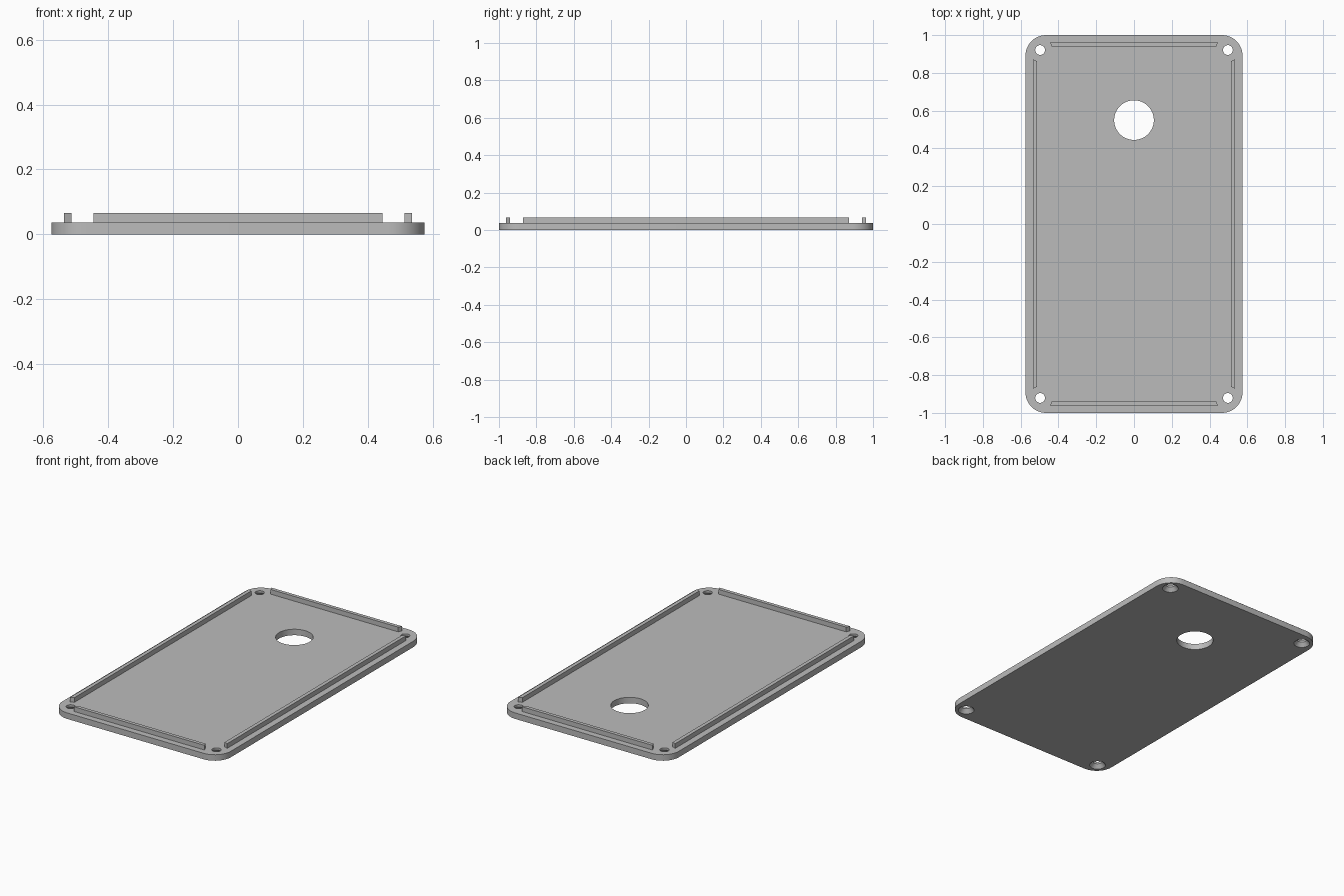
import bpy
import bmesh
import math
from mathutils import Matrix

cube = bpy.data.objects.get("Cube")
if cube:
    bpy.data.objects.remove(cube, do_unlink=True)

HALF_X, HALF_Y = 0.575, 1.0
PLATE_TOP, RIDGE_TOP = 0.037, 0.066

grey = bpy.data.materials.new("grey plastic")
grey.use_nodes = True
colour = (0.5, 0.5, 0.5, 1)
grey.diffuse_color = colour
grey.node_tree.nodes["Principled BSDF"].inputs["Base Color"].default_value = colour


def make_object(name, bm):
    bmesh.ops.recalc_face_normals(bm, faces=bm.faces)
    mesh = bpy.data.meshes.new(name)
    bm.to_mesh(mesh)
    bm.free()
    mesh.materials.append(grey)
    obj = bpy.data.objects.new(name, mesh)
    bpy.context.collection.objects.link(obj)
    return obj


def prism(outline, low, high):
    """Extrude a flat outline upwards."""
    bm = bmesh.new()
    base = bm.faces.new([bm.verts.new((x, y, low)) for x, y in outline])
    new = bmesh.ops.extrude_face_region(bm, geom=[base])["geom"]
    moved = [v for v in new if isinstance(v, bmesh.types.BMVert)]
    bmesh.ops.translate(bm, verts=moved, vec=(0, 0, high - low))
    return bm


def lathe(profile, x, y, sides):
    """Closed solid of revolution from (radius, height) pairs."""
    bm = bmesh.new()
    rings = [[bm.verts.new((x + r * math.cos(math.tau * i / sides),
                            y + r * math.sin(math.tau * i / sides), z))
              for i in range(sides)] for r, z in profile]
    for a, b in zip(rings, rings[1:]):
        for i in range(sides):
            j = (i + 1) % sides
            bm.faces.new((a[i], a[j], b[j], b[i]))
    bm.faces.new(rings[0][::-1])
    bm.faces.new(rings[-1])
    return bm


# Base plate with rounded corners
bm = prism([(-HALF_X, -HALF_Y), (HALF_X, -HALF_Y),
            (HALF_X, HALF_Y), (-HALF_X, HALF_Y)], 0, PLATE_TOP)
upright = [e for e in bm.edges if abs(e.verts[0].co.z - e.verts[1].co.z) > 0.01]
bmesh.ops.bevel(bm, geom=upright, offset=0.11, segments=12, profile=0.5, affect='EDGES')
plate = make_object("base_plate", bm)

# Round opening and countersunk screw holes
cutters = [make_object("opening_cutter",
                       lathe([(0.105, -0.1), (0.105, 0.1)], 0, 0.55, 64))]
screw_profile = [(0.046, -0.05), (0.046, 0), (0.026, 0.024), (0.026, 0.1)]
for sx in (-1, 1):
    for sy in (-1, 1):
        cutters.append(make_object("screw_hole_cutter",
                                   lathe(screw_profile, sx * 0.497, sy * 0.921, 32)))
for cutter in cutters:
    cutter.hide_render = True
    cut = plate.modifiers.new("hole", 'BOOLEAN')
    cut.operation = 'DIFFERENCE'
    cut.solver = 'EXACT'
    cut.object = cutter

# Bake the cuts, then drop the cutters
evaluated = plate.evaluated_get(bpy.context.evaluated_depsgraph_get())
baked = bpy.data.meshes.new_from_object(evaluated)
plate.modifiers.clear()
plate.data = baked
for cutter in cutters:
    bpy.data.objects.remove(cutter, do_unlink=True)

bpy.ops.object.select_all(action='DESELECT')
plate.select_set(True)
bpy.context.view_layer.objects.active = plate
bpy.ops.object.shade_smooth_by_angle(angle=math.radians(30))


# Locating ridges, mitred so the outer edge is longer
def ridge(name, half_length, inner, outer, turn):
    short = half_length - 0.01
    bm = prism([(-half_length, outer), (-short, inner),
                (short, inner), (half_length, outer)], PLATE_TOP, RIDGE_TOP)
    bm.transform(Matrix.Rotation(math.radians(turn), 4, 'Z'))
    make_object(name, bm)


ridge("back_ridge", 0.445, 0.94, 0.962, 0)
ridge("front_ridge", 0.445, 0.94, 0.962, 180)
ridge("right_ridge", 0.872, 0.513, 0.536, 90)
ridge("left_ridge", 0.872, 0.513, 0.536, -90)
